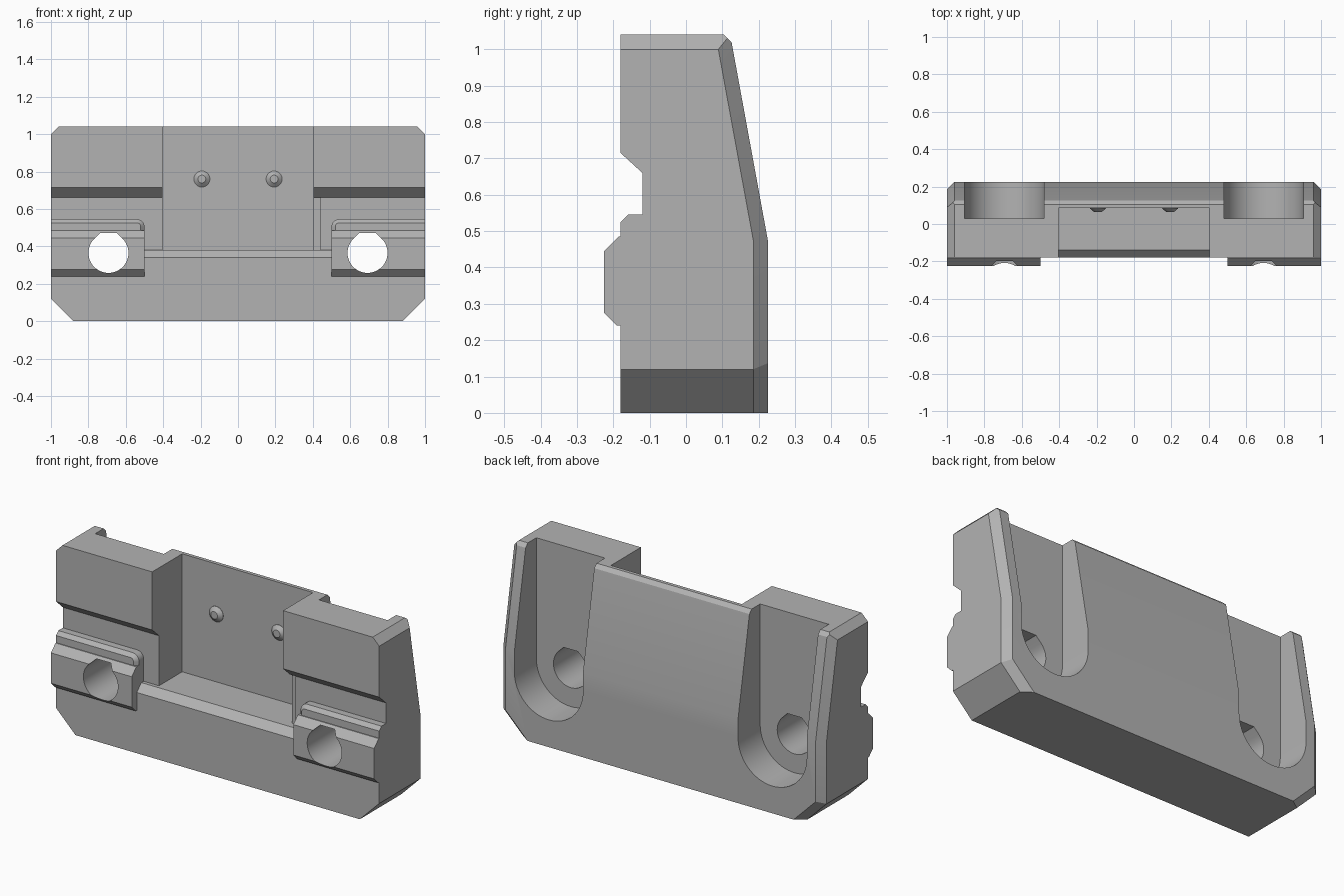
import bpy, bmesh, math
from mathutils import Vector

if "Cube" in bpy.data.objects:
    bpy.data.objects.remove(bpy.data.objects["Cube"], do_unlink=True)

grey = bpy.data.materials.new("plain grey")
grey.use_nodes = True
COLOUR = (0.45, 0.45, 0.45, 1)
grey.diffuse_color = COLOUR
grey.node_tree.nodes["Principled BSDF"].inputs["Base Color"].default_value = COLOUR


def finish(name, bm):
    bmesh.ops.recalc_face_normals(bm, faces=bm.faces[:])
    mesh = bpy.data.meshes.new(name)
    bm.to_mesh(mesh)
    bm.free()
    mesh.materials.append(grey)
    ob = bpy.data.objects.new(name, mesh)
    bpy.context.collection.objects.link(ob)
    return ob


def loft(name, rings):
    """Skin a list of matching 3D outlines and cap both ends."""
    bm = bmesh.new()
    loops = [[bm.verts.new(p) for p in ring] for ring in rings]
    n = len(loops[0])
    for a, b in zip(loops, loops[1:]):
        for i in range(n):
            j = (i + 1) % n
            bm.faces.new((a[i], a[j], b[j], b[i]))
    bm.faces.new(loops[0])
    bm.faces.new(loops[-1])
    return finish(name, bm)


def along_x(name, yz, x0, x1):
    return loft(name, [[(x, y, z) for y, z in yz] for x in (x0, x1)])


def along_y(name, xz, y0, y1):
    return loft(name, [[(x, y, z) for x, z in xz] for y in (y0, y1)])


def box(name, x0, x1, y0, y1, z0, z1):
    return along_y(name, [(x0, z0), (x1, z0), (x1, z1), (x0, z1)], y0, y1)


def arc(cx, cz, r, start, end, steps):
    angles = [math.radians(start + (end - start) * i / steps) for i in range(steps + 1)]
    return [(cx + r * math.cos(a), cz + r * math.sin(a)) for a in angles]


def combine(target, tool, operation):
    mod = target.modifiers.new(operation, 'BOOLEAN')
    mod.operation = operation
    mod.solver = 'EXACT'
    mod.object = tool
    bpy.context.view_layer.objects.active = target
    bpy.ops.object.modifier_apply(modifier=mod.name)
    bpy.data.objects.remove(tool, do_unlink=True)


# Main block: front outline, with the back trimmed by planes
outline = [(-.88, 0), (.88, 0), (1, .12), (1, 1), (.96, 1.04),
           (-.96, 1.04), (-1, 1), (-1, .12)]
body = along_y("mount_block", outline, -.18, .225)
lean = .183
planes = [((0, .225, .475), (0, 1, lean)), ((0, .125, 1.02), (0, 1, 1))]
for s in (-1, 1):
    planes += [((s, .185, .475), (s, 1, 0)),
               ((s, .185, .475), (s, 1, lean)),
               ((s, .185, .12), (s, math.sqrt(2), -1))]
bm = bmesh.new()
bm.from_mesh(body.data)
for point, normal in planes:
    cut = bmesh.ops.bisect_plane(bm, geom=bm.verts[:] + bm.edges[:] + bm.faces[:],
                                 plane_co=point, plane_no=Vector(normal).normalized(),
                                 clear_outer=True, dist=1e-5)
    edges = [e for e in cut["geom_cut"] if isinstance(e, bmesh.types.BMEdge)]
    bmesh.ops.holes_fill(bm, edges=edges, sides=0)
bmesh.ops.recalc_face_normals(bm, faces=bm.faces[:])
bm.to_mesh(body.data)
bm.free()

# Front recess, cross groove and the small step beside the recess
groove = [(-.3, .22), (-.14, .38), (-.12, .38), (-.12, .66), (-.18, .715), (-.3, .825)]
combine(body, along_x("groove_cutter", groove, -1.2, 1.2), 'DIFFERENCE')
combine(body, box("recess_cutter", -.405, .405, -.5, .085, .38, 1.3), 'DIFFERENCE')
combine(body, box("step_cutter", .3, .44, -.5, -.10, .38, .66), 'DIFFERENCE')

tab = [(-.1, .24), (-.19, .24), (-.225, .275), (-.225, .445), (-.185, .485), (-.1, .485)]
for s in (-1, 1):
    # Raised tab with a chamfered lip above it
    combine(body, along_x("tab", tab, s * .5, s), 'UNION')

    def lip_ring(y, inset):
        corner = arc(.54, .505, .04 - inset, 180, 90, 8)
        pts = [(1, .3), (.5 + inset, .3)] + corner + [(1, .545 - inset)]
        return [(s * x, y, z) for x, z in pts]

    combine(body, loft("lip", [lip_ring(-.1, 0), lip_ring(-.16, 0), lip_ring(-.18, .02)]),
            'UNION')

    # Rear slot, open at the top, with a flat-topped bolt hole through it
    cx, cz = s * .6925, .365
    slot = arc(cx, cz, .2125, 180, 360, 32) + [(cx + .2125, 1.3), (cx - .2125, 1.3)]
    combine(body, along_y("slot_cutter", slot, .03, .5), 'DIFFERENCE')
    r = .107
    flat = r * (math.sqrt(2) - 1)
    hole = arc(cx, cz, r, 135, 405, 36) + [(cx + flat, cz + r), (cx - flat, cz + r)]
    combine(body, along_y("hole_cutter", hole, -.6, .3), 'DIFFERENCE')

    # Small tapered locating pin on the recess wall
    def pin_ring(y, radius):
        return [(x, y, z) for x, z in arc(s * .193, .76, radius, 0, 345, 23)]

    pin = loft("locating_pin", [pin_ring(.09, .043), pin_ring(.083, .043), pin_ring(.065, .021)])
    pin.name = "left_pin" if s > 0 else "right_pin"

# Smooth the round walls and keep hard edges
body.data.materials.clear()
body.data.materials.append(grey)
for ob in bpy.context.collection.objects:
    if ob.name in ("mount_block", "left_pin", "right_pin"):
        ob.data.polygons.foreach_set("material_index", [0] * len(ob.data.polygons))
        bpy.ops.object.select_all(action='DESELECT')
        ob.select_set(True)
        bpy.context.view_layer.objects.active = ob
        bpy.ops.object.shade_smooth_by_angle(angle=math.radians(20))
